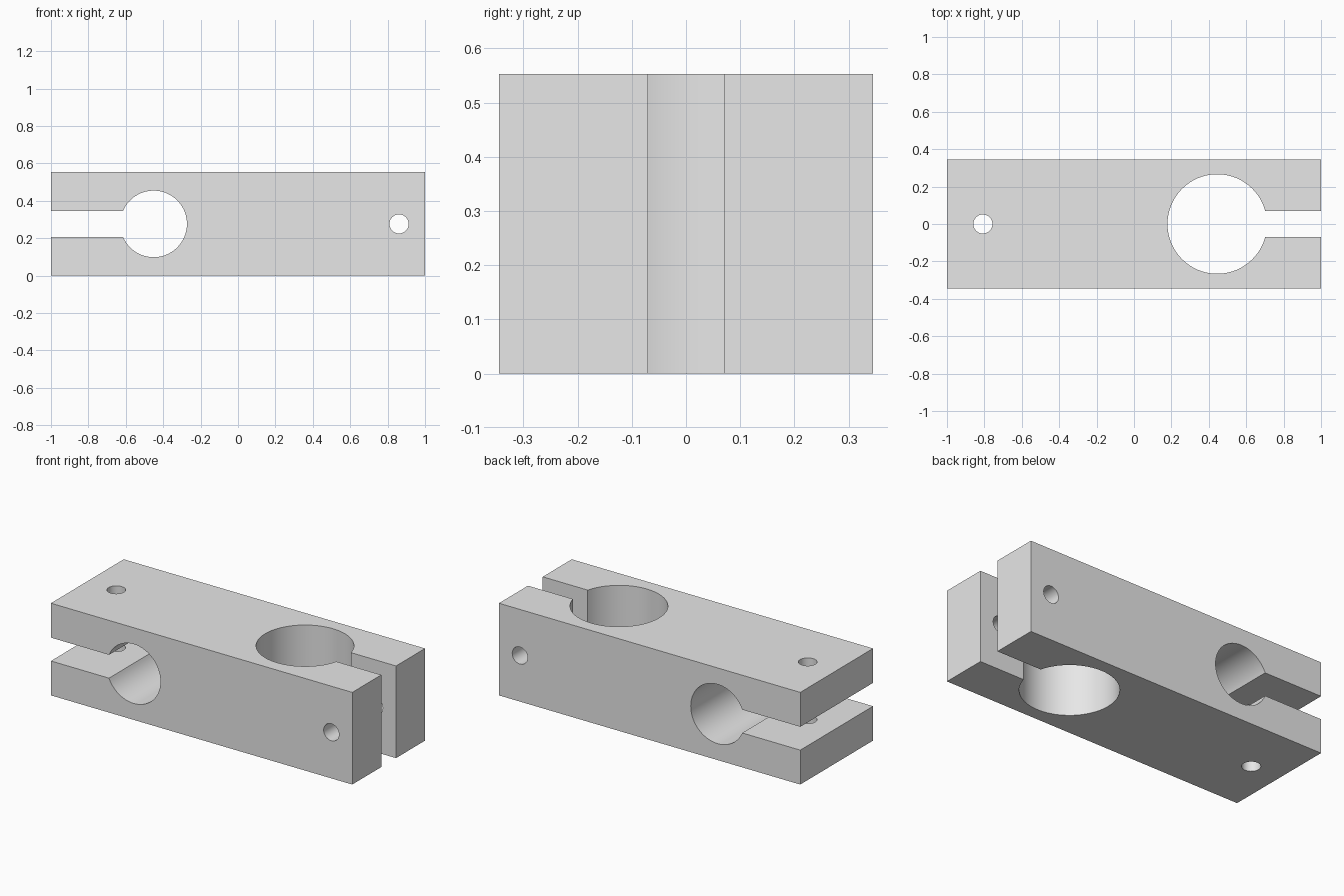
import bpy
import bmesh
from math import asin, cos, sin, pi
from mathutils import Matrix

LENGTH, DEPTH, HEIGHT = 2.0, 0.69, 0.553
MID = HEIGHT / 2
SLOT = 0.07          # half width of the clamping slots
BOLT = 0.051         # bolt hole radius

cube = bpy.data.objects.get("Cube")
if cube:
    bpy.data.objects.remove(cube, do_unlink=True)

grey = bpy.data.materials.new("light_grey")
grey.use_nodes = True
grey.diffuse_color = (0.8, 0.8, 0.8, 1)
grey.node_tree.nodes["Principled BSDF"].inputs["Base Color"].default_value = (0.8, 0.8, 0.8, 1)


def add_object(name, bm):
    bmesh.ops.recalc_face_normals(bm, faces=bm.faces)
    mesh = bpy.data.meshes.new(name)
    bm.to_mesh(mesh)
    bm.free()
    mesh.materials.append(grey)
    obj = bpy.data.objects.new(name, mesh)
    bpy.context.collection.objects.link(obj)
    return obj


def prism(name, profile, matrix):
    """Extrude a flat profile two units along its axis, centred, then place it."""
    bm = bmesh.new()
    face = bm.faces.new([bm.verts.new((x, y, -1)) for x, y in profile])
    new = bmesh.ops.extrude_face_region(bm, geom=[face])["geom"]
    bmesh.ops.translate(bm, vec=(0, 0, 2),
                        verts=[v for v in new if isinstance(v, bmesh.types.BMVert)])
    bmesh.ops.transform(bm, matrix=matrix, verts=bm.verts)
    return add_object(name, bm)


def circle(radius, count=48):
    return [(radius * cos(2 * pi * i / count), radius * sin(2 * pi * i / count))
            for i in range(count)]


def keyhole(radius, count=64):
    """Round bore with a slot that runs out past the block end on +x."""
    start = asin(SLOT / radius)
    step = (2 * pi - 2 * start) / count
    arc = [(radius * cos(start + i * step), radius * sin(start + i * step))
           for i in range(count + 1)]
    return arc + [(1, -SLOT), (1, SLOT)]


def cut(block, cutter):
    mod = block.modifiers.new(cutter.name, "BOOLEAN")
    mod.operation = "DIFFERENCE"
    mod.solver = "EXACT"
    mod.object = cutter
    bpy.ops.object.modifier_apply(modifier=mod.name)
    bpy.data.objects.remove(cutter, do_unlink=True)


# Solid block
bm = bmesh.new()
bmesh.ops.create_cube(bm, size=1, matrix=Matrix.Translation((0, 0, MID))
                      @ Matrix.Diagonal((LENGTH, DEPTH, HEIGHT, 1)))
block = add_object("clamp_block", bm)
bpy.ops.object.select_all(action="DESELECT")
block.select_set(True)
bpy.context.view_layer.objects.active = block

# Two crossed clamps: upright bore opens to the left, level bore to the right
along_y = Matrix.Rotation(pi / 2, 4, "X")
flip = Matrix.Rotation(pi, 4, "Z")


def place(x):
    return Matrix.Translation((x, 0, MID))


cut(block, prism("upright_bore", keyhole(0.266), place(0.445)))
cut(block, prism("level_bore", keyhole(0.178), place(-0.451) @ along_y @ flip))

# Bolt holes crossing each slot
cut(block, prism("upright_bolt_hole", circle(BOLT), place(-0.808)))
cut(block, prism("level_bolt_hole", circle(BOLT), place(0.861) @ along_y))

bpy.ops.object.shade_smooth_by_angle(angle=pi / 6)
